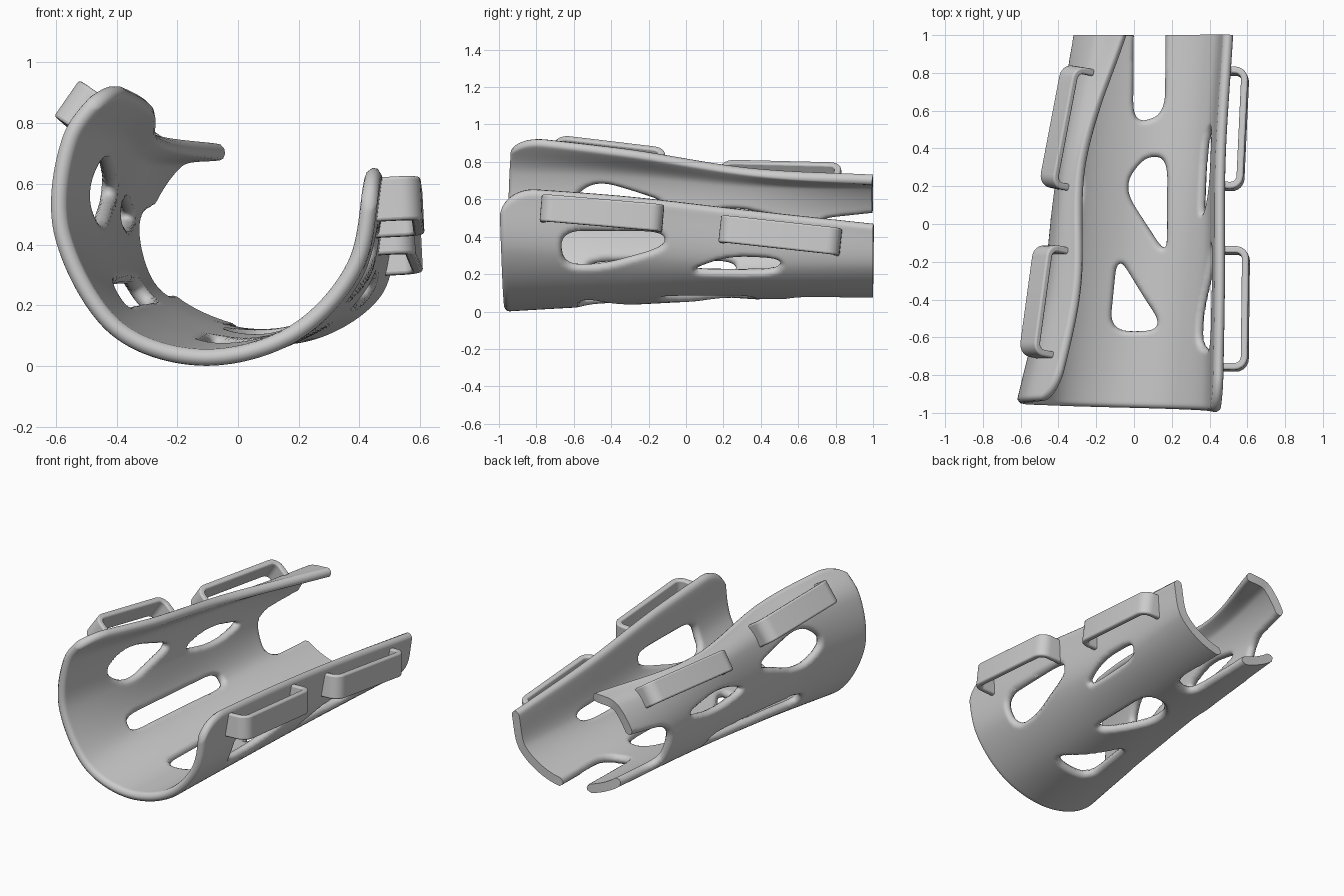
import bpy, bmesh, math
from mathutils import Vector

if "Cube" in bpy.data.objects:
    bpy.data.objects.remove(bpy.data.objects["Cube"])

# Outer profiles (x, z) from left rim, under the arm, to right rim, evenly spaced front to back
PROFILES = [
    [(-.44, .95), (-.585, .75), (-.61, .43), (-.43, .11), (-.13, 0), (.19, .08), (.41, .32), (.475, .66)],
    [(-.31, .88), (-.445, .74), (-.48, .46), (-.38, .17), (-.09, .04), (.2, .08), (.42, .28), (.487, .61)],
    [(-.285, .775), (-.375, .68), (-.41, .45), (-.32, .2), (-.04, .075), (.22, .09), (.43, .24), (.49, .535)],
    [(-.05, .735), (-.225, .695), (-.35, .46), (-.26, .21), (0, .08), (.26, .09), (.47, .23), (.53, .46)],
]
LAST = 7
HALF, ROUND, U = .0275, .028, .265     # half thickness, rim rounding, length per profile step
N = 150


def spline(get, n, t):
    """Smooth curve through n values."""
    i = max(0, min(n - 2, math.floor(t)))
    b, c = get(i), get(i + 1)
    a = get(i - 1) if i > 0 else 2 * b - c
    d = get(i + 2) if i + 2 < n else 2 * c - b
    f = t - i
    return .5 * (2 * b + (c - a) * f + (2 * a - 5 * b + 4 * c - d) * f * f + (3 * b - a - 3 * c + d) * f ** 3)


def surf(t, y):
    p = spline(lambda k: spline(lambda j: Vector(PROFILES[j][k]), 4, (y + 1) * 1.5), LAST + 1, t)
    warp = .075 * (1 - t / LAST) * max(0, -.4 - y) / .6     # slanted front edge
    return Vector((p.x, y + warp, p.y))


def normal(t, y):
    return (surf(t + .02, y) - surf(t - .02, y)).cross(surf(t, y + .02) - surf(t, y - .02)).normalized()


def rims(y):
    k = max(0, min(1, (-.8 - y) / .2)) * .98                # rounded front corners
    r = .5 * (1 - math.sqrt(1 - k * k))
    return r, LAST - r


def find_t(lo, hi, axis, value, y):
    return min((lo + (hi - lo) * i / 80 for i in range(81)), key=lambda t: abs(surf(t, y)[axis] - value))


def hole(side, *corners, r=.12):
    """Round-cornered outline in (profile length, y); corners are (y, x) underneath or (y, z) on a wall."""
    lo, hi, axis = {'under': (2.5, 5.7, 0), 'left': (.2, 3.6, 2), 'right': (4.6, LAST, 2)}[side]
    c = [Vector((find_t(lo, hi, axis, w, min(y, 1)) * U, y)) for y, w in corners]
    out = []
    for a, b, d in zip(c[-1:] + c[:-1], c, c[1:] + c[:1]):
        p = b + (a - b) * min(.45, r / (a - b).length)
        q = b + (d - b) * min(.45, r / (d - b).length)
        out += [p.lerp(b, k / 8).lerp(b.lerp(q, k / 8), k / 8) for k in range(9)]
    return out


HOLES = [
    hole('under', (.53, -.01), (.58, .17), (1.1, .17), (1.1, -.02)),
    hole('under', (.36, .05), (.35, .19), (-.18, .19), (.2, -.07)),
    hole('under', (-.15, -.09), (-.57, .18), (-.58, -.14)),
    hole('right', (-.68, .43), (-.66, .23), (-.44, .235), (-.11, .35), (-.12, .425)),
    hole('right', (0, .205), (.22, .295), (.52, .28), (.48, .2)),
    hole('left', (-.66, .57), (-.48, .71), (-.07, .58), (-.45, .44)),
    hole('left', (0, .49), (.25, .57), (.56, .5), (.3, .43)),
    hole('left', (-.54, .26), (.27, .26), (.27, .175), (-.54, .165)),
    hole('left', (1.1, .55), (.68, .5), (.68, .2), (1.1, .2)),
]
BOXES = [(min(p.x for p in h), max(p.x for p in h), min(p.y for p in h), max(p.y for p in h)) for h in HOLES]


def near(p, m):
    return [h for h, b in zip(HOLES, BOXES) if b[0] - m < p.x < b[1] + m and b[2] - m < p.y < b[3] + m]


def inside(poly, p):
    odd = False
    for a, b in zip(poly, poly[1:] + poly[:1]):
        if (a.y > p.y) != (b.y > p.y) and p.x < a.x + (p.y - a.y) / (b.y - a.y) * (b.x - a.x):
            odd = not odd
    return odd


def closest(p):
    best, dist = None, 9
    for h in near(p, .04):
        for a, b in zip(h, h[1:] + h[:1]):
            e = b - a
            q = a + e * max(0, min(1, (p - a).dot(e) / max(e.length_squared, 1e-12)))
            if (q - p).length < dist:
                best, dist = q, (q - p).length
    return best, dist


def make_object(name, bm):
    bmesh.ops.recalc_face_normals(bm, faces=bm.faces)
    me = bpy.data.meshes.new(name)
    bm.to_mesh(me)
    bm.free()
    ob = bpy.data.objects.new(name, me)
    bpy.context.collection.objects.link(ob)
    bpy.ops.object.select_all(action='DESELECT')
    bpy.context.view_layer.objects.active = ob
    ob.select_set(True)
    bpy.ops.object.shade_smooth_by_angle(angle=math.radians(50))
    return ob


def build_shell():
    # Flat sheet with the openings removed and their edges snapped to the outlines
    flat = bmesh.new()
    rows = []
    for j in range(N + 1):
        y = -1 + 2 * j / N
        a, b = rims(y)
        rows.append([flat.verts.new(((a + (b - a) * i / N) * U, y, 0)) for i in range(N + 1)])
    end = set(rows[-1])
    border = {v for r in rows for v in (r[0], r[-1])} | set(rows[0])
    for r, s in zip(rows, rows[1:]):
        for i in range(N):
            p = ((r[i].co + s[i + 1].co) / 2).xy
            if not any(inside(h, p) for h in near(p, 0)):
                flat.faces.new((r[i], r[i + 1], s[i + 1], s[i]))
    for v in [v for v in flat.verts if not v.link_faces]:
        border.discard(v)
        end.discard(v)
        flat.verts.remove(v)
    for v in flat.verts:
        if v.is_boundary and v not in border:
            q, d = closest(v.co.xy)
            if q and d < (.012 if v in end else .03):
                v.co = (q.x, v.co.y if v in end else q.y, 0)
    inner = [v for v in flat.verts if not v.is_boundary]
    for _ in range(3):
        bmesh.ops.smooth_vert(flat, verts=inner, factor=.5, use_axis_x=True, use_axis_y=True)

    # Wrap the sheet round the arm, with thickness that tapers into rounded rims
    bm = bmesh.new()
    pair = {}
    for v in flat.verts:
        t, y = v.co.x / U, v.co.y
        p, n = surf(t, y), normal(t, y)
        a, b = rims(y)
        d = min(closest(v.co.xy)[1], (t - a) * U, (b - t) * U, y + 1)
        k = max(0, min(1, d / ROUND))
        h = HALF * (.3 + .7 * math.sqrt(1 - (1 - k) ** 2))
        pair[v] = (bm.verts.new(p + n * (HALF - h)), bm.verts.new(p + n * (HALF + h)))
    for f in flat.faces:
        bm.faces.new([pair[v][1] for v in f.verts])
        bm.faces.new([pair[v][0] for v in reversed(f.verts)])
    for e in flat.edges:
        if e.is_boundary:
            a, b = e.verts
            bm.faces.new((pair[a][0], pair[b][0], pair[b][1], pair[a][1]))
    flat.free()
    make_object("splint_shell", bm)


def strap_loop(name, t0, t1, y0, y1, out, height, width=.145, thick=.036, r=.05):
    # Flat strap bar on two rounded legs standing on the shell, swept as a rectangle
    a, b = surf(t0, y0), surf(t1, y1)
    d = (b - a).normalized()
    n = Vector(out)
    n = (n - d * n.dot(d)).normalized()
    side = n.cross(d)
    half = [(0, -.03, -1, 0)]
    for k in range(7):
        s, c = math.sin(math.pi * k / 12), math.cos(math.pi * k / 12)
        half.append((r - r * c, height - r + r * s, -c, s))
    path = [(a + d * x + n * h, d * p + n * q) for x, h, p, q in half]
    path += [(b - d * x + n * h, -d * p + n * q) for x, h, p, q in reversed(half)]
    bm = bmesh.new()
    rings = [[bm.verts.new(c + o * s * thick / 2 + side * w * width / 2)
              for s, w in ((1, 1), (1, -1), (-1, -1), (-1, 1))] for c, o in path]
    for p, q in zip(rings, rings[1:]):
        for i in range(4):
            bm.faces.new((p[i], p[i - 1], q[i - 1], q[i]))
    bm.faces.new(rings[0])
    bm.faces.new(rings[-1][::-1])
    bev = make_object(name, bm).modifiers.new("soft_edges", 'BEVEL')
    bev.width, bev.segments, bev.limit_method, bev.angle_limit = .01, 3, 'ANGLE', math.radians(60)


build_shell()
right, left = (1, 0, .05), (-.82, 0, .57)
strap_loop("right_front_strap_loop", 6.73, 6.72, -.76, -.14, right, .12)
strap_loop("right_back_strap_loop", 6.65, 6.58, .2, .81, right, .09)
strap_loop("left_front_strap_loop", .62, .8, -.73, -.14, left, .095)
strap_loop("left_back_strap_loop", .9, 1, .2, .81, left, .085, width=.13)
